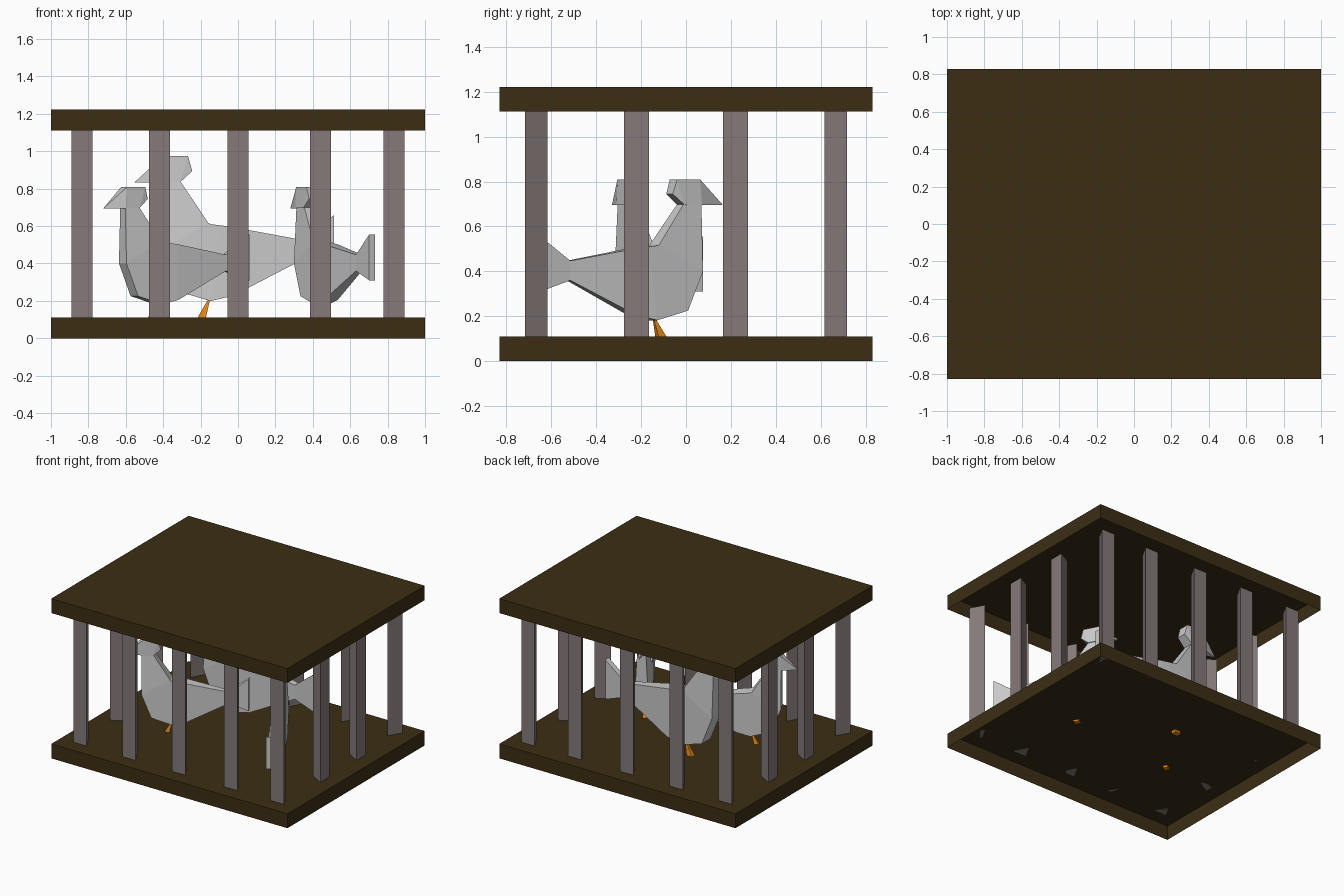
import bpy, bmesh
from mathutils import Vector

if "Cube" in bpy.data.objects:
    bpy.data.objects.remove(bpy.data.objects["Cube"])


def material(name, rgb):
    m = bpy.data.materials.new(name)
    m.diffuse_color = (*rgb, 1)
    m.use_nodes = True
    m.node_tree.nodes["Principled BSDF"].inputs["Base Color"].default_value = m.diffuse_color
    return m


WOOD = material("dark_wood", (0.045, 0.027, 0.007))
BAR = material("bar_metal", (0.24, 0.195, 0.195))
ORANGE = material("orange", (0.8, 0.25, 0.01))


def finish(name, bm, mat=None):
    bmesh.ops.remove_doubles(bm, verts=bm.verts, dist=1e-5)
    bmesh.ops.recalc_face_normals(bm, faces=bm.faces)
    me = bpy.data.meshes.new(name)
    bm.to_mesh(me)
    bm.free()
    ob = bpy.data.objects.new(name, me)
    bpy.context.collection.objects.link(ob)
    if mat:
        me.materials.append(mat)
    return ob


# Floor and roof: shallow trays open on the underside
def tray(name, z0, z1):
    bm = bmesh.new()
    rect = [(-1, -0.83), (1, -0.83), (1, 0.83), (-1, 0.83)]
    lo = [bm.verts.new((x, y, z0)) for x, y in rect]
    hi = [bm.verts.new((x, y, z1)) for x, y in rect]
    bm.faces.new(hi)
    for i in range(4):
        j = (i + 1) % 4
        bm.faces.new((lo[i], lo[j], hi[j], hi[i]))
    ob = finish(name, bm, WOOD)
    # an open tray needs its top pointing up
    if max(ob.data.polygons, key=lambda p: p.area).normal.z < 0:
        ob.data.flip_normals()


tray("floor", 0, 0.11)
tray("roof", 1.112, 1.222)


# Triangular bar: flat face outward, apex pointing into the cage
def bar(name, x, y, out):
    bm = bmesh.new()
    o = Vector(out)
    side = Vector((-o.y, o.x))
    c = Vector((x, y))
    tri = [c + side * 0.056, c - side * 0.056, c - o * 0.1]
    base = bm.faces.new([bm.verts.new((p.x, p.y, 0.11)) for p in tri])
    ext = bmesh.ops.extrude_face_region(bm, geom=[base])["geom"]
    bmesh.ops.translate(bm, vec=(0, 0, 1.002),
                        verts=[v for v in ext if isinstance(v, bmesh.types.BMVert)])
    if not base.is_valid or len(bm.faces) < 5:
        bm.faces.new([v for v in bm.verts if v.co.z < 0.2])
    finish(name, bm, BAR)


for s, label in ((-1, "front"), (1, "back")):
    for i, x in enumerate((-0.835, -0.42, 0, 0.44, 0.835)):
        bar(f"{label}_bar_{i + 1}", x, s * 0.717, (0, s))
for s, label in ((-1, "left"), (1, "right")):
    for i, y in enumerate((-0.22, 0.22)):
        bar(f"{label}_bar_{i + 1}", s * 0.89, y, (s, 0))


# Bird: ribs of (u, z) at one edge, (u, z) at the other, half width
TORSO = [(0.125, 0.70, 0.215, 0.70, 0.03),
         (0.125, 0.40, 0.345, 0.52, 0.045),
         (0.20, 0.225, 0.355, 0.515, 0.045),
         (0.355, 0.182, 0.40, 0.51, 0.045),
         (0.46, 0.205, 0.46, 0.502, 0.042),
         (0.78, 0.36, 0.78, 0.447, 0.018),
         (0.93, 0.31, 0.93, 0.555, 0.018)]
HEAD = [(0, 0.695, 0, 0.695, 0),
        (0.125, 0.695, 0.135, 0.81, 0.036),
        (0.214, 0.697, 0.25, 0.81, 0.036),
        (0.27, 0.745, 0.27, 0.745, 0.03)]
LEG = [(0.35, 0.20, 0.355, 0.20, 0.003),
       (0.285, 0.095, 0.33, 0.095, 0.018)]


def ribs(name, rows, place, mat=None):
    bm = bmesh.new()
    rings = []
    for u0, z0, u1, z1, w in rows:
        rings.append([bm.verts.new(place(u, v, z)) for u, v, z in
                      ((u0, -w, z0), (u0, w, z0), (u1, w, z1), (u1, -w, z1))])
    for a, b in zip(rings, rings[1:]):
        for i in range(4):
            j = (i + 1) % 4
            bm.faces.new((a[i], a[j], b[j], b[i]))
    bm.faces.new(rings[0])
    bm.faces.new(rings[-1])
    bmesh.ops.dissolve_degenerate(bm, edges=bm.edges, dist=1e-5)
    finish(name, bm, mat)


# Placement: beak tip (x, y), backward direction, length, width and height scale
BIRDS = {"large_bird": ((-0.555, 0.22), (1, 0), 1.15, 1.2, 1.235),
         "left_bird": ((-0.72, -0.33), (0.893, 0.45), 0.93, 1, 1),
         "right_bird": ((0.28, 0.165), (0.47, -0.883), 1, 1, 1)}

for name, (tip, d, su, sv, sz) in BIRDS.items():
    def place(u, v, z):
        return (tip[0] + d[0] * u * su - d[1] * v * sv,
                tip[1] + d[1] * u * su + d[0] * v * sv,
                0.11 + (z - 0.11) * sz)
    ribs(name + "_body", TORSO, place)
    ribs(name + "_head", HEAD, place)
    ribs(name + "_leg", LEG, place, ORANGE)
